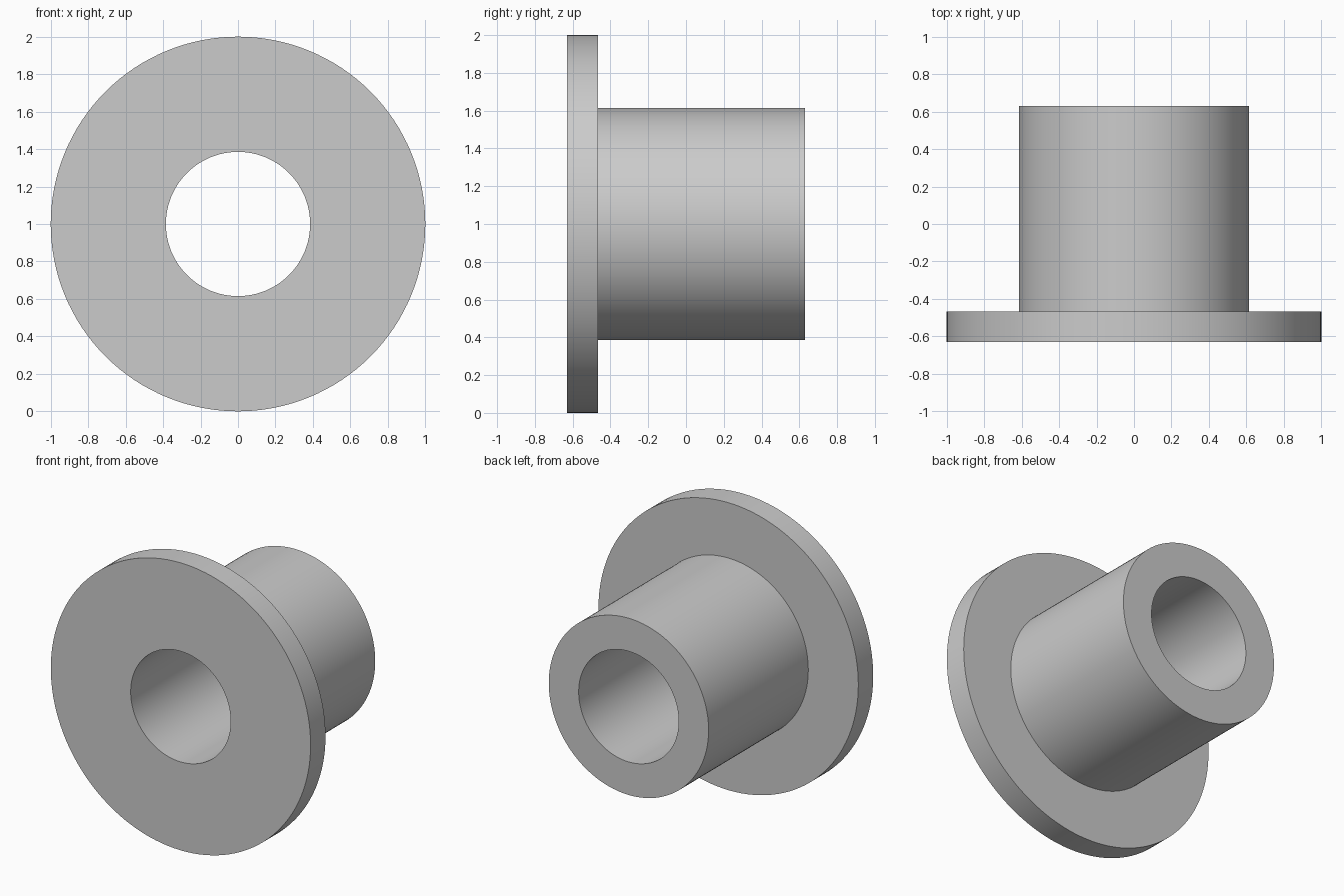
import bpy
import bmesh
from math import cos, sin, tau, radians

cube = bpy.data.objects.get("Cube")
if cube:
    bpy.data.objects.remove(cube, do_unlink=True)

SEGMENTS = 128
BORE, SLEEVE, FLANGE = 0.385, 0.615, 1.0
FRONT, SHOULDER, BACK = -0.63, -0.466, 0.63

grey = bpy.data.materials.new("light_grey")
grey.use_nodes = True
colour = (0.6, 0.6, 0.6, 1.0)
grey.diffuse_color = colour
grey.node_tree.nodes["Principled BSDF"].inputs["Base Color"].default_value = colour


def lathe(name, profile, centre_z):
    """Turn a closed (radius, y) profile around a horizontal axis along y."""
    bm = bmesh.new()
    rings = []
    for i in range(SEGMENTS):
        a = tau * i / SEGMENTS
        rings.append([bm.verts.new((r * cos(a), y, centre_z + r * sin(a)))
                      for r, y in profile])
    n = len(profile)
    for i, ring in enumerate(rings):
        after = rings[(i + 1) % SEGMENTS]
        for j in range(n):
            k = (j + 1) % n
            bm.faces.new((ring[j], ring[k], after[k], after[j]))
    bmesh.ops.recalc_face_normals(bm, faces=bm.faces)
    mesh = bpy.data.meshes.new(name)
    bm.to_mesh(mesh)
    bm.free()
    mesh.materials.append(grey)
    obj = bpy.data.objects.new(name, mesh)
    bpy.context.collection.objects.link(obj)
    return obj


# Flanged sleeve with a through bore
bushing = lathe("flanged_bushing", [
    (BORE, FRONT), (FLANGE, FRONT), (FLANGE, SHOULDER),
    (SLEEVE, SHOULDER), (SLEEVE, BACK), (BORE, BACK),
], FLANGE)

# Smooth round walls, crisp rims
bpy.ops.object.select_all(action='DESELECT')
bushing.select_set(True)
bpy.context.view_layer.objects.active = bushing
bpy.ops.object.shade_smooth_by_angle(angle=radians(30))
